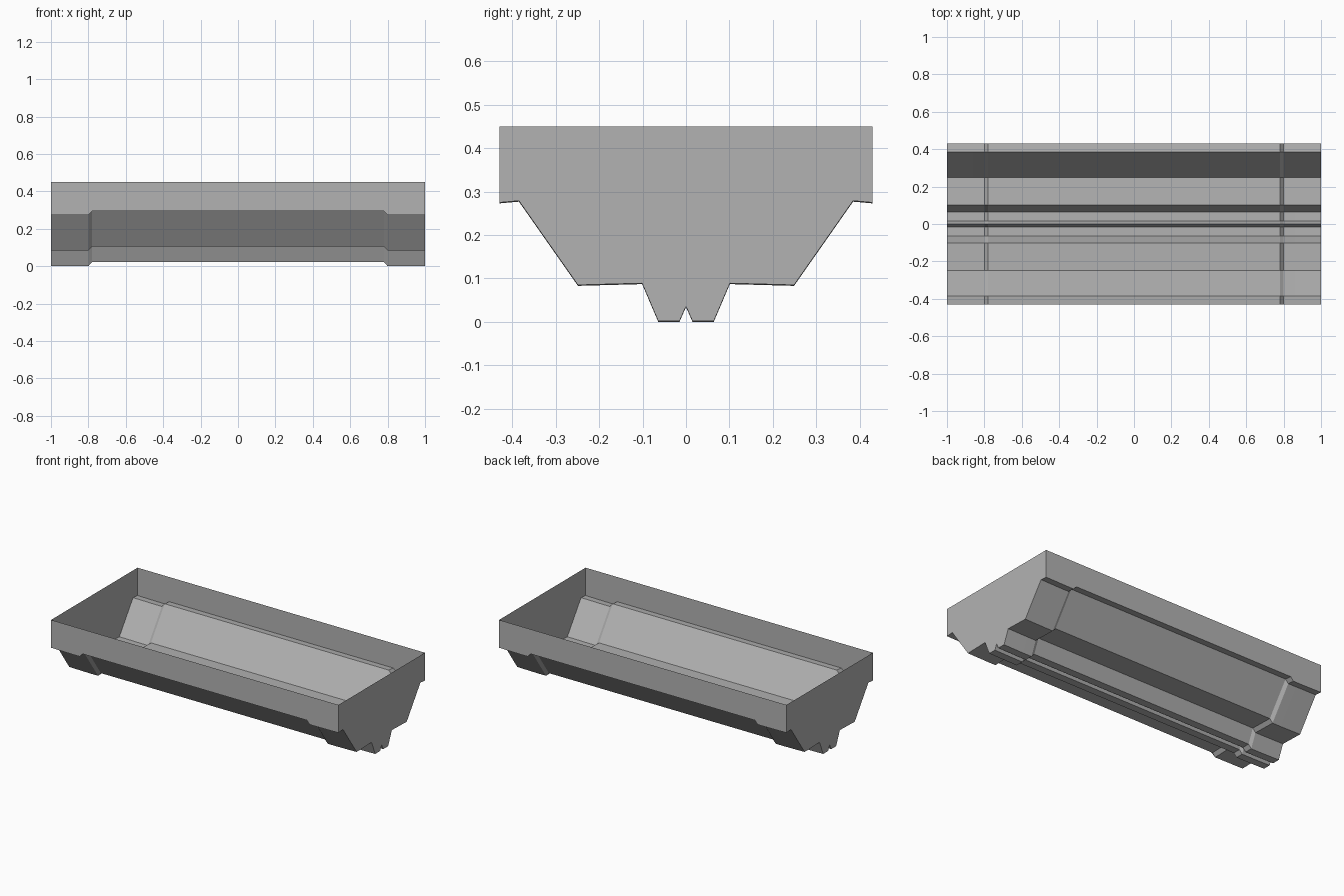
import bpy, bmesh

if "Cube" in bpy.data.objects:
    bpy.data.objects.remove(bpy.data.objects["Cube"])

# Half cross-section (y, z) from the rim down to the centre groove
HALF = [(0.43, 0.45), (0.43, 0.275), (0.385, 0.279), (0.249, 0.085),
        (0.101, 0.089), (0.064, 0.002), (0.015, 0.002)]
PROFILE = [(-y, z) for y, z in HALF] + [(0, 0.036)] + HALF[::-1]

# Stations along the length: (x, lift of everything below the rim)
HALF_STATIONS = [(1.0, 0.0), (0.86, -0.002), (0.80, -0.002), (0.78, 0.02)]
STATIONS = [(-x, d) for x, d in HALF_STATIONS] + HALF_STATIONS[::-1]

bm = bmesh.new()


def section(x, lift):
    return [bm.verts.new((x, y, z if z > 0.4 else z + lift)) for y, z in PROFILE]


# Trough skin lofted through the stations, open at the top
rings = [section(x, d) for x, d in STATIONS]
for a, b in zip(rings, rings[1:]):
    for i in range(len(PROFILE) - 1):
        bm.faces.new((a[i], a[i + 1], b[i + 1], b[i]))

# Flat end walls
bm.faces.new(rings[0])
bm.faces.new(rings[-1][::-1])
bmesh.ops.recalc_face_normals(bm, faces=bm.faces[:])

mesh = bpy.data.meshes.new("trough_shell")
bm.to_mesh(mesh)
bm.free()
# Make the skin face outwards
if mesh.polygons[0].normal.y > 0:
    mesh.flip_normals()
obj = bpy.data.objects.new("trough_shell", mesh)
bpy.context.collection.objects.link(obj)

# Mid-grey surface
grey = bpy.data.materials.new("mid_grey")
grey.diffuse_color = (0.45, 0.45, 0.45, 1)
grey.use_nodes = True
grey.node_tree.nodes["Principled BSDF"].inputs["Base Color"].default_value = grey.diffuse_color
mesh.materials.append(grey)
